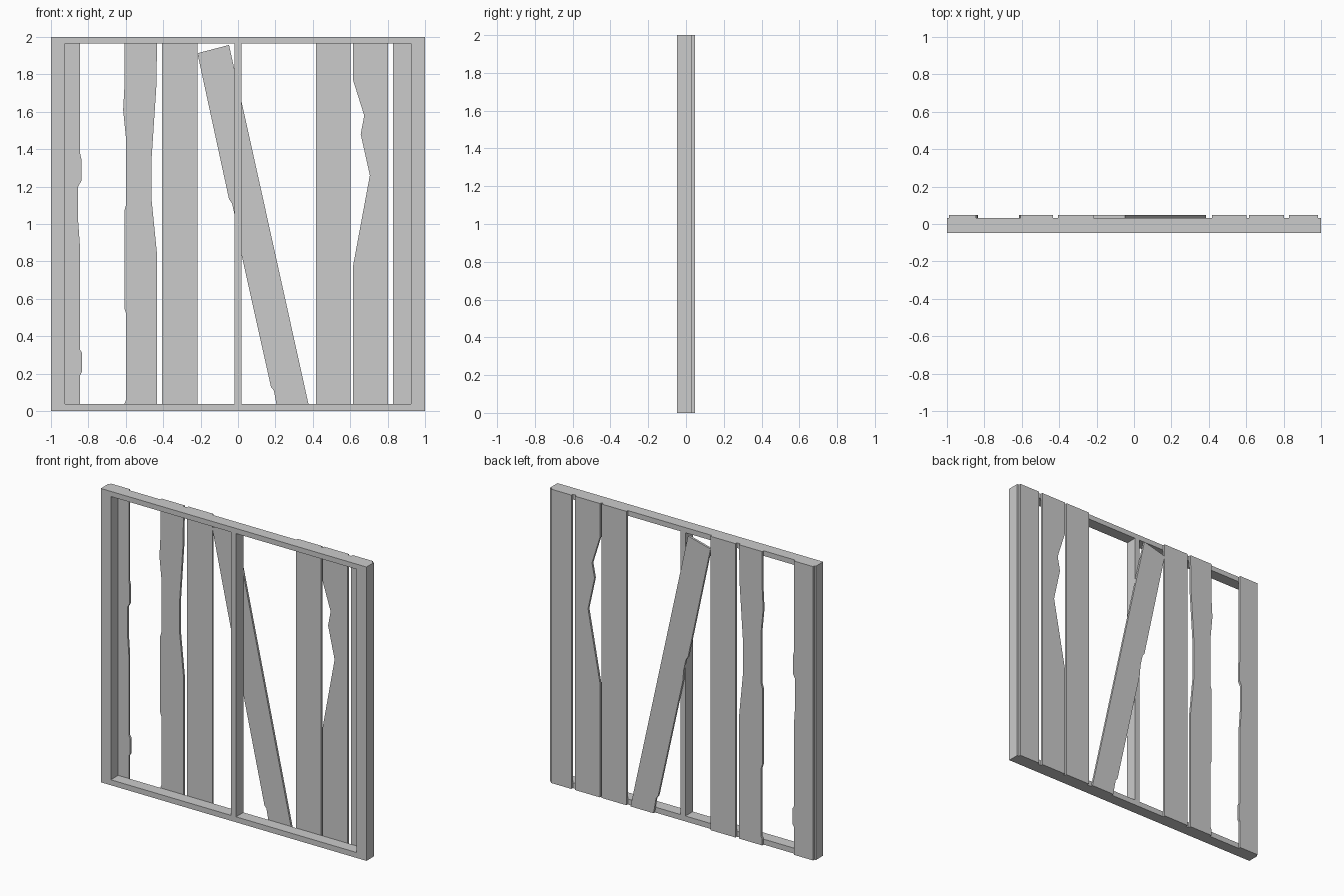
import bpy, bmesh

if "Cube" in bpy.data.objects:
    bpy.data.objects.remove(bpy.data.objects["Cube"])

FRONT, MID, BACK = -0.047, 0.032, 0.047   # frame front, frame back / plank front, plank back


def make_object(name, bm):
    bmesh.ops.recalc_face_normals(bm, faces=bm.faces)
    mesh = bpy.data.meshes.new(name)
    bm.to_mesh(mesh)
    bm.free()
    obj = bpy.data.objects.new(name, mesh)
    bpy.context.collection.objects.link(obj)
    return obj


def slab(name, outline, y0, y1):
    """Extrude an (x, z) outline from y0 to y1."""
    bm = bmesh.new()
    face = bm.faces.new([bm.verts.new((x, y0, z)) for x, z in outline])
    ext = bmesh.ops.extrude_face_region(bm, geom=[face])
    verts = [v for v in ext["geom"] if isinstance(v, bmesh.types.BMVert)]
    bmesh.ops.translate(bm, verts=verts, vec=(0, y1 - y0, 0))
    return make_object(name, bm)


def rect(x0, x1, z0, z1):
    return [(x0, z0), (x1, z0), (x1, z1), (x0, z1)]


def plank(name, x0, x1, left=(), right=()):
    """Full-height plank; left/right list damaged edge points from top to bottom."""
    outline = [(x0, 2), *left, (x0, 0), (x1, 0), *reversed(right), (x1, 2)]
    return slab(name, outline, MID, BACK)


# Outer frame: one continuous rectangular ring
bm = bmesh.new()
loops = [[bm.verts.new((x, y, z)) for x, z in rect(*r)]
         for r, y in [((-1, 1, 0, 2), FRONT), ((-1, 1, 0, 2), MID),
                      ((-0.925, 0.925, 0.037, 1.965), MID),
                      ((-0.925, 0.925, 0.037, 1.965), FRONT)]]
for a, b in zip(loops, loops[1:] + loops[:1]):
    for i in range(4):
        j = (i + 1) % 4
        bm.faces.new((a[i], a[j], b[j], b[i]))
make_object("frame", bm)

# Centre stud
slab("centre_stud", rect(-0.018, 0.018, 0.037, 1.965), FRONT, MID)

# Upright planks, some with broken edges
plank("plank_1", -0.99, -0.845,
      right=[(-0.845, 1.38), (-0.838, 1.35), (-0.838, 1.23), (-0.855, 1.2),
             (-0.855, 1.02), (-0.845, 0.88), (-0.845, 0.33), (-0.834, 0.31),
             (-0.834, 0.21), (-0.845, 0.19)])
plank("plank_2", -0.607, -0.432,
      left=[(-0.607, 1.74), (-0.614, 1.61), (-0.599, 1.46), (-0.599, 1.1),
            (-0.608, 1.07), (-0.608, 0.55), (-0.598, 0.52), (-0.598, 0.06),
            (-0.607, 0.04)],
      right=[(-0.437, 1.73), (-0.462, 1.35), (-0.462, 1.13), (-0.432, 0.83)])
plank("plank_3", -0.405, -0.216)
plank("plank_4", 0.416, 0.602)
plank("plank_5", 0.615, 0.803,
      left=[(0.615, 1.77), (0.675, 1.58), (0.656, 1.48), (0.705, 1.26), (0.615, 0.775)])
plank("plank_6", 0.83, 0.985)

# Loose plank leaning across the gap
slab("leaning_plank",
     [(-0.217, 1.913), (-0.048, 1.133), (-0.032, 1.11), (-0.014, 1.03), (-0.01, 0.965),
      (0.177, 0.126), (0.192, 0.11), (0.212, 0), (0.385, 0), (-0.048, 1.957)],
     MID, BACK)
